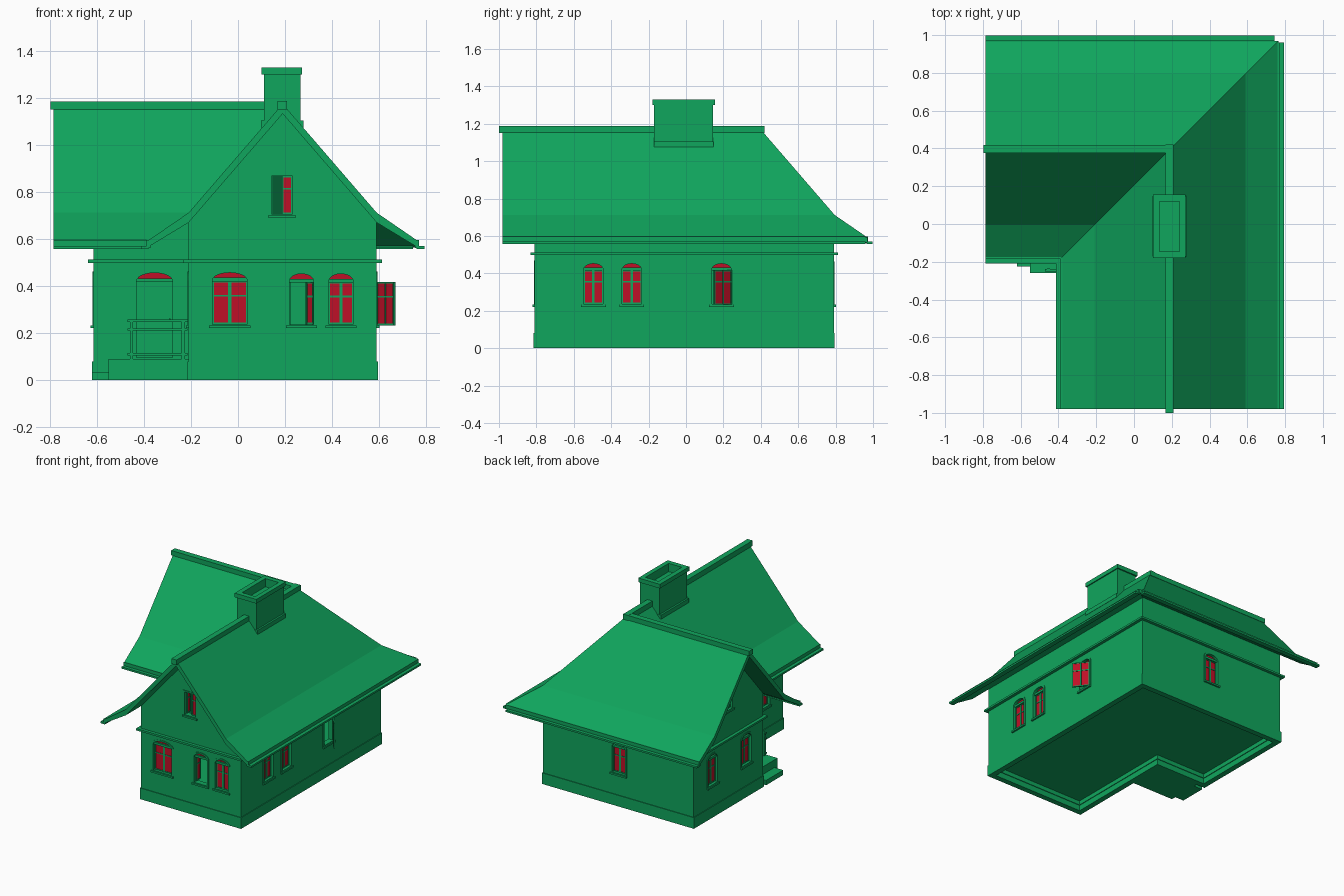
import bpy, bmesh
from math import pi, cos, sin, radians
from mathutils import Matrix, Vector

if "Cube" in bpy.data.objects:
    bpy.data.objects.remove(bpy.data.objects["Cube"])


def material(name, rgb):
    m = bpy.data.materials.new(name)
    m.use_nodes = True
    m.diffuse_color = (*rgb, 1)
    m.node_tree.nodes["Principled BSDF"].inputs["Base Color"].default_value = (*rgb, 1)
    return m


GREEN = material("green", (0.005, 0.38, 0.11))
RED = material("red", (0.52, 0.005, 0.02))
I4 = Matrix.Identity(4)


def finish(name, bm, matrix=I4):
    bmesh.ops.recalc_face_normals(bm, faces=bm.faces)
    me = bpy.data.meshes.new(name)
    bm.to_mesh(me)
    bm.free()
    me.materials.append(GREEN)
    me.materials.append(RED)
    ob = bpy.data.objects.new(name, me)
    ob.matrix_world = matrix
    bpy.context.scene.collection.objects.link(ob)
    return ob


def box(bm, x, y, z, mat=0, matrix=I4):
    size = Matrix.Diagonal((x[1] - x[0], y[1] - y[0], z[1] - z[0], 1))
    mid = Matrix.Translation((sum(x) / 2, sum(y) / 2, sum(z) / 2))
    vs = bmesh.ops.create_cube(bm, size=1, matrix=matrix @ mid @ size)["verts"]
    for f in {f for v in vs for f in v.link_faces}:
        f.material_index = mat


def boxes(name, *specs):
    bm = bmesh.new()
    for s in specs:
        box(bm, *s)
    return finish(name, bm)


def tube(bm, loops):
    """Join matching loops in a closed ring of quads."""
    rings = [[bm.verts.new(p) for p in loop] for loop in loops]
    for a, b in zip(rings, rings[1:] + rings[:1]):
        for i in range(len(a)):
            j = (i + 1) % len(a)
            bm.faces.new((a[i], a[j], b[j], b[i]))


def prism(bm, loop_a, loop_b, mat=0):
    a = [bm.verts.new(p) for p in loop_a]
    b = [bm.verts.new(p) for p in loop_b]
    faces = [bm.faces.new(a), bm.faces.new(b[::-1])]
    for i in range(len(a)):
        j = (i + 1) % len(a)
        faces.append(bm.faces.new((a[i], b[i], b[j], a[j])))
    for f in faces:
        f.material_index = mat


# Main dimensions: L-shaped house with ridges meeting at (RX, RY)
RX, RY = 0.19, 0.395
WEST, EAST, FRONT, BACK = -0.615, 0.59, -0.81, 0.79
WING, INNER = -0.21, 0.0
EDGE_Y, EDGE_X = -0.98, -0.785


def footprint(o, z):
    return [(x, y, z) for x, y in (
        (WING - o, FRONT - o), (EAST + o, FRONT - o), (EAST + o, BACK + o),
        (WEST - o, BACK + o), (WEST - o, INNER - o), (WING - o, INNER - o))]


def ring(name, out, inn, z0, z1):
    bm = bmesh.new()
    tube(bm, [footprint(out, z0), footprint(out, z1), footprint(inn, z1), footprint(inn, z0)])
    return finish(name, bm)


walls = ring("walls", 0, -0.04, 0.04, 0.69)
ring("plinth", 0.005, -0.035, 0, 0.08)
ring("cornice", 0.022, -0.01, 0.498, 0.512)
bm = bmesh.new()
prism(bm, footprint(-0.03, 0.07), footprint(-0.03, 0.08))
finish("floor", bm)


# Gable triangles, built facing the front and turned into place
def place(x, y, turn):
    return Matrix.Translation((x, y, 0)) @ Matrix.Rotation(radians(turn), 4, "Z")


def gable(name, matrix):
    bm = bmesh.new()
    tri = [(-0.4, 0.69), (0.4, 0.69), (0, 1.155)]
    prism(bm, [matrix @ Vector((x, 0, z)) for x, z in tri],
          [matrix @ Vector((x, 0.04, z)) for x, z in tri])
    return finish(name, bm)


front_gable = gable("front_gable", place(RX, FRONT, 0))
side_gable = gable("side_gable", place(WEST, RY, -90))


# Roof: one flared profile swept along both ridges, with hip and valley
bm = bmesh.new()
profile = [(0, 1.175), (0.4, 0.712), (0.575, 0.592)]
for (d0, z0), (d1, z1) in zip(profile, profile[1:]):
    for s in (1, -1):
        a, b = s * d0, s * d1
        for quad in ([(RX + a, EDGE_Y, z0), (RX + b, EDGE_Y, z1), (RX + b, RY + b, z1), (RX + a, RY + a, z0)],
                     [(EDGE_X, RY + a, z0), (RX + a, RY + a, z0), (RX + b, RY + b, z1), (EDGE_X, RY + b, z1)]):
            bm.faces.new([bm.verts.new(p) for p in quad])
bmesh.ops.remove_doubles(bm, verts=bm.verts, dist=0.001)
bmesh.ops.recalc_face_normals(bm, faces=bm.faces)
if sum(f.normal.z for f in bm.faces) < 0:
    bmesh.ops.reverse_faces(bm, faces=bm.faces)
top = [f for f in bm.faces]
under = bmesh.ops.duplicate(bm, geom=list(bm.verts) + list(bm.edges) + top)
low = [g for g in under["geom"] if isinstance(g, bmesh.types.BMVert)]
for v in low:
    v.co.z -= 0.028 if v.co.z < 0.65 else 0.042
rims = [e for e in bm.edges if e.is_boundary]
bmesh.ops.bridge_loops(bm, edges=rims)
finish("roof", bm)

boxes("ridge_caps",
      ((RX - 0.023, RX + 0.018), (-1, RY + 0.025), (1.15, 1.188)),
      ((-0.797, RX + 0.016), (RY - 0.02, RY + 0.022), (1.152, 1.186)))

# Fascias and gutters follow each of the four eaves
E, W, N, S = RX + 0.575, RX - 0.575, RY + 0.575, RY - 0.575
for name, (a, b), (z0, z1) in (("fascia", (-0.012, 0.004), (0.562, 0.596)),
                               ("gutter", (-0.005, 0.028), (0.558, 0.571))):
    boxes(name,
          ((E + a, E + b), (EDGE_Y, N - 0.01), (z0, z1)),
          ((EDGE_X, E - 0.02), (N + a, N + b), (z0, z1)),
          ((W - b, W - a), (EDGE_Y, S), (z0, z1)),
          ((EDGE_X, W), (S - b, S - a), (z0, z1)))


# Chimney: hollow shaft, collar and cap
def rect(x0, x1, y0, y1, z):
    return [(x0, y0, z), (x1, y0, z), (x1, y1, z), (x0, y1, z)]


bm = bmesh.new()
shaft, hole = (0.11, 0.265, -0.17, 0.145), (0.135, 0.24, -0.145, 0.12)
cap = (0.1, 0.273, -0.18, 0.155)
tube(bm, [rect(*shaft, 1.0), rect(*shaft, 1.3), rect(*cap, 1.3), rect(*cap, 1.33),
          rect(*hole, 1.33), rect(*hole, 1.0)])
box(bm, hole[:2], hole[2:], (1.2, 1.27))
box(bm, (0.097, 0.278), (-0.172, 0.147), (1.075, 1.105))
finish("chimney", bm)


# Openings: arched outline in the wall plane
def arch(hw, z0, z1, rise, y):
    pts = [(-hw, y, z0), (hw, y, z0)]
    if rise:
        pts += [(hw * cos(pi * i / 12), y, z1 - rise + rise * sin(pi * i / 12)) for i in range(13)]
    else:
        pts += [(hw, y, z1), (-hw, y, z1)]
    return pts


cutter_bm = bmesh.new()


def opening(bm, matrix, hw, z0, z1, rise, trim=0.014):
    """Cut the wall and add the surround and the arched light above."""
    prism(cutter_bm, [matrix @ Vector(p) for p in arch(hw - 0.004, z0 + 0.004, z1 - 0.004, rise, -0.03)],
          [matrix @ Vector(p) for p in arch(hw - 0.004, z0 + 0.004, z1 - 0.004, rise, 0.07)])
    ins = (hw - trim, z0 + 0.012, z1 - 0.011, max(rise - 0.008, 0))
    outer = (hw, z0, z1, rise)
    tube(bm, [arch(*outer, -0.004), arch(*ins, -0.004), arch(*ins, 0.036), arch(*outer, 0.036)])
    if rise:
        spring = z1 - rise + 0.002
        prism(bm, arch(hw - trim, spring, z1 - 0.011, rise - 0.013, 0.018),
              arch(hw - trim, spring, z1 - 0.011, rise - 0.013, 0.026), 1)
        box(bm, (trim - hw, hw - trim), (0.006, 0.032), (spring - 0.01, spring + 0.006))
        return spring - 0.008
    return z1 - 0.011


def sash(bm, hinge, y, angle, width, z0, z1, cols=1):
    m = place(hinge, y, angle)
    r = 0.007
    box(bm, (r, width - r), (-0.002, 0.002), (z0 + r, z1 - r), 1, m)
    for i in range(cols + 1):
        x = r / 2 + (width - r) * i / cols
        box(bm, (x - r / 2, x + r / 2), (-0.006, 0.006), (z0, z1), 0, m)
    for z in (z0 + r / 2, z0 + (z1 - z0) * 0.66, z1 - r / 2):
        box(bm, (r / 2, width - r / 2), (-0.005, 0.005), (z - r / 2, z + r / 2), 0, m)


def window(name, matrix, hw=0.066, z0=0.225, z1=0.463, rise=0.04, left=0, right=180, hung=None):
    bm = bmesh.new()
    head = opening(bm, matrix, hw, z0, z1, rise)
    half = hw - 0.013
    if hung is None:
        sash(bm, -half, 0.02, left, half, z0 + 0.012, head)
        sash(bm, half, 0.02, right, half, z0 + 0.012, head)
    else:
        sash(bm, half, -0.002, hung, 0.12, z0 + 0.008, head, 2)
    box(bm, (-hw, hw), (-0.012, 0.02), (z0 - 0.004, z0 + 0.008))
    finish(name, bm, matrix)


window("front_wide_window", place(-0.035, FRONT, 0), hw=0.088, z1=0.468)
window("front_open_window", place(0.27, FRONT, 0), left=92, right=125)
window("front_window", place(0.438, FRONT, 0))
for i, y in enumerate((-0.495, -0.29)):
    window(f"right_wall_window_{i + 1}", place(EAST, y, 90))
window("right_wall_open_window", place(EAST, 0.19, 90), hung=218)
window("back_window", place(-0.015, BACK, 180))
for i, y in enumerate((0.575, 0.19)):
    window(f"side_window_{i + 1}", place(WEST, y, -90))
window("wing_side_window", place(WING, -0.6, -90))
attic = dict(hw=0.058, z0=0.694, z1=0.88, rise=0)
window("front_attic_window", place(0.187, FRONT, 0), left=92, **attic)
window("side_attic_window", place(WEST, RY, -90), **attic)

# Door with raised panel and handle
bm = bmesh.new()
door_place = place(-0.355, INNER, 0)
opening(bm, door_place, 0.09, 0.085, 0.467, 0.042)
box(bm, (-0.077, 0.077), (0.018, 0.03), (0.09, 0.42))
box(bm, (-0.06, 0.06), (0.014, 0.02), (0.12, 0.4))
box(bm, (0.062, 0.068), (0.0, 0.02), (0.25, 0.262))
finish("door", bm, door_place)

# Cut all openings through the walls and gables
cutter = finish("opening_cutter", cutter_bm)
cutter.hide_render = True
for ob in (walls, front_gable, side_gable):
    mod = ob.modifiers.new("openings", "BOOLEAN")
    mod.operation, mod.solver, mod.object = "DIFFERENCE", "EXACT", cutter
    graph = bpy.context.evaluated_depsgraph_get()
    cut = bpy.data.meshes.new_from_object(ob.evaluated_get(graph))
    ob.modifiers.clear()
    ob.data = cut
bpy.data.objects.remove(cutter)

# Porch with steps and railing
boxes("porch", ((-0.55, WING), (-0.26, INNER), (0, 0.09)))
boxes("porch_step", ((-0.62, -0.55), (-0.225, -0.03), (0, 0.035)))
rails = [((-0.47, -0.215), (-0.252, -0.238), (z, z + 0.01)) for z in (0.105, 0.21, 0.248)]
posts = [((x, x + 0.014), (-0.254, -0.236), (0.088, 0.256)) for x in (-0.46, -0.24)]
boxes("porch_railing", *rails, *posts)
